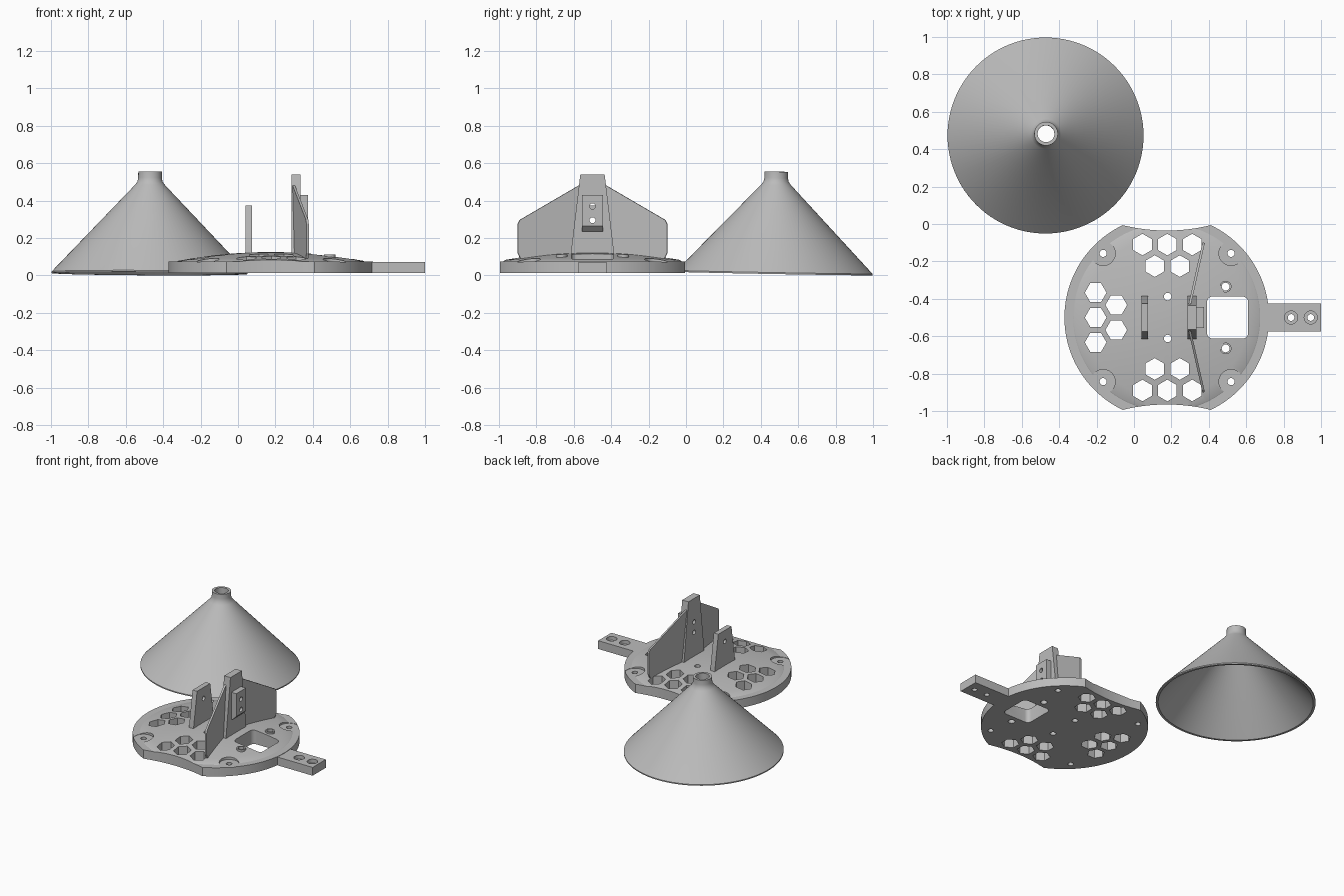
import bpy, bmesh, math
from mathutils import Matrix

cube = bpy.data.objects.get("Cube")
if cube:
    bpy.data.objects.remove(cube)

grey = bpy.data.materials.new("plain grey")
grey.use_nodes = True
COLOUR = (0.5, 0.5, 0.5, 1)
grey.diffuse_color = COLOUR
grey.node_tree.nodes["Principled BSDF"].inputs["Base Color"].default_value = COLOUR

CX, CY = 0.175, -0.5          # centre of the base disc
BOTTOM, RIM = 0.012, 0.075    # base disc heights


def finish(name, bm, smooth=False):
    bmesh.ops.recalc_face_normals(bm, faces=bm.faces)
    mesh = bpy.data.meshes.new(name)
    bm.to_mesh(mesh)
    bm.free()
    mesh.materials.append(grey)
    obj = bpy.data.objects.new(name, mesh)
    bpy.context.collection.objects.link(obj)
    if smooth:
        smooth_object(obj)
    return obj


def smooth_object(obj):
    bpy.ops.object.select_all(action='DESELECT')
    obj.select_set(True)
    bpy.context.view_layer.objects.active = obj
    bpy.ops.object.shade_smooth_by_angle(angle=math.radians(30))


def lathe(bm, profile, x=0, y=0, steps=32, turn=0, closed=False):
    """Revolve an (r, z) profile about a vertical axis, capping its ends."""
    rings = []
    for r, z in profile:
        rings.append([bm.verts.new((x + r * math.cos(a), y + r * math.sin(a), z))
                      for a in (turn + math.tau * i / steps for i in range(steps))])
    pairs = list(zip(rings, rings[1:]))
    if closed:
        pairs.append((rings[-1], rings[0]))
    else:
        bm.faces.new(rings[0])
        bm.faces.new(rings[-1])
    for low, high in pairs:
        for i in range(steps):
            j = (i + 1) % steps
            bm.faces.new((low[i], low[j], high[j], high[i]))


def slab(bm, outline, thickness, matrix):
    """Extrude a local (u, v) outline both ways along the local normal."""
    sides = [[bm.verts.new(matrix @ v) for v in
              (Matrix.Translation((u, w, s * thickness / 2)).translation for u, w in outline)]
             for s in (-1, 1)]
    bm.faces.new(sides[0])
    bm.faces.new(sides[1])
    n = len(outline)
    for i in range(n):
        j = (i + 1) % n
        bm.faces.new((sides[0][i], sides[0][j], sides[1][j], sides[1][i]))


def rounded(w, h, r, steps=5):
    """Outline of a rounded rectangle centred on the origin."""
    points = []
    for k, (sx, sy) in enumerate(((1, 1), (-1, 1), (-1, -1), (1, -1))):
        for i in range(steps + 1):
            a = math.pi / 2 * (k + i / steps)
            points.append((sx * (w / 2 - r) + r * math.cos(a),
                           sy * (h / 2 - r) + r * math.sin(a)))
    return points


def upright(x, y, z, angle=0):
    """Frame with u along y (turned by angle), v up and the normal along x."""
    return (Matrix.Translation((x, y, z)) @ Matrix.Rotation(angle, 4, 'Z')
            @ Matrix(((0, 0, 1, 0), (1, 0, 0, 0), (0, 1, 0, 0), (0, 0, 0, 1))))


def cut(obj, cutter_bm):
    cutter = finish("cutter", cutter_bm)
    cutter.hide_render = True
    mod = obj.modifiers.new("cut", 'BOOLEAN')
    mod.operation, mod.solver, mod.object = 'DIFFERENCE', 'EXACT', cutter
    bpy.context.view_layer.update()
    graph = bpy.context.evaluated_depsgraph_get()
    obj.data = bpy.data.meshes.new_from_object(obj.evaluated_get(graph))
    obj.modifiers.clear()
    bpy.data.objects.remove(cutter)


# Hollow funnel, leaning very slightly
bm = bmesh.new()
lathe(bm, [(0.524, 0), (0.524, 0.008), (0.08, 0.474), (0.067, 0.492), (0.063, 0.512),
           (0.063, 0.545), (0.045, 0.545), (0.045, 0.49), (0.06, 0.472), (0.508, 0)],
      steps=96, closed=True)
funnel = finish("funnel", bm, True)
funnel.location = (-0.473, 0.473, 0.01)
funnel.rotation_euler = (-0.018, 0.005, 0)

# Domed base disc
bm = bmesh.new()
dome = [(0.495 * (1 - t / 8), 0.078 + 0.047 * (1 - (1 - t / 8) ** 2)) for t in range(8)]
lathe(bm, [(0.547, BOTTOM), (0.547, RIM), (0.5, RIM)] + dome + [(0.01, 0.125)], CX, CY, 128)
base = finish("base_disc", bm)

# Concave bites at both ends
bm = bmesh.new()
for s in (-1, 1):
    lathe(bm, [(0.975, -0.1), (0.975, 0.3)], CX, CY + s * 1.44, 256)
cut(base, bm)

# Honeycomb openings, window and screw holes
bm = bmesh.new()
through = (-0.1, 0.3)
for s in (-1, 1):
    for dx, dy in ((-0.133, 0.39), (0, 0.39), (0.133, 0.39), (-0.067, 0.275), (0.067, 0.275)):
        lathe(bm, [(0.058, z) for z in through], CX + 0.003 + dx, CY + s * dy, 6, math.pi / 6)
    lathe(bm, [(0.02, z) for z in through], 0.18, CY + s * 0.112)
    lathe(bm, [(0.022, z) for z in through], 0.49, CY + s * 0.165)
    for dx in (-0.342, 0.342):
        lathe(bm, [(0.019, -0.1), (0.019, RIM - 0.002), (0.065, RIM - 0.002), (0.065, 0.3)],
              CX + 0.002 + dx, CY + s * 0.343)
for x, dy in ((-0.205, -0.133), (-0.205, 0), (-0.205, 0.133), (-0.095, -0.067), (-0.095, 0.067)):
    lathe(bm, [(0.058, z) for z in through], x, CY, 6) if dy == 0 else \
        lathe(bm, [(0.058, z) for z in through], x, CY + dy, 6)
slab(bm, rounded(0.22, 0.225, 0.03), 0.4, Matrix.Translation((0.5, CY, 0.1)))
cut(base, bm)
smooth_object(base)

# Raised collars round the two screw holes beside the window
for side, s in (("left", 1), ("right", -1)):
    bm = bmesh.new()
    lathe(bm, [(0.031, 0.07), (0.031, 0.112), (0.021, 0.112), (0.021, 0.07)],
          0.49, CY + s * 0.165, closed=True)
    finish("screw_collar_" + side, bm, True)

# Mounting tab with counterbored holes
bm = bmesh.new()
slab(bm, [(0.715, -0.575), (1, -0.575), (1, -0.425), (0.715, -0.425)], 0.06,
     Matrix.Translation((0, 0, BOTTOM + 0.03)))
tab = finish("mounting_tab", bm)
bm = bmesh.new()
for x in (0.84, 0.945):
    lathe(bm, [(0.018, -0.1), (0.018, 0.045), (0.035, 0.045), (0.035, 0.2)], x, CY)
cut(tab, bm)
smooth_object(tab)


def post(name, x, thickness, top, foot, head, holes):
    """Tapered upright with a flared foot and cross holes."""
    half = [(foot, 0.09), (foot, 0.125), (head, top)]
    bm = bmesh.new()
    slab(bm, half + [(-u, v) for u, v in reversed(half)], thickness, upright(x, CY, 0))
    obj = finish(name, bm)
    drill(obj, x, holes)


def drill(obj, x, heights):
    bm = bmesh.new()
    for z in heights:
        ring = [(0.016 * math.cos(math.tau * i / 24), z + 0.016 * math.sin(math.tau * i / 24))
                for i in range(24)]
        slab(bm, ring, 0.2, upright(x, CY, 0))
    cut(obj, bm)
    smooth_object(obj)


post("short_post", 0.057, 0.036, 0.375, 0.115, 0.075, [0.295])
post("tall_post", 0.31, 0.05, 0.54, 0.115, 0.065, [0.295, 0.37])

# Block on the tall post, sloped underneath
bm = bmesh.new()
block = [(0.32, 0.235), (0.345, 0.235), (0.375, 0.265), (0.375, 0.43), (0.32, 0.43)]
slab(bm, block, 0.11, Matrix.Translation((0, CY, 0)) @ Matrix.Rotation(math.pi / 2, 4, 'X'))
drill(finish("post_block", bm), 0.35, [0.295, 0.37])

# Thin swept wings on both sides of the tall post
wing = [(0.05, 0.09), (0.395, 0.09), (0.41, 0.12), (0.41, 0.275), (0.398, 0.297), (0.05, 0.495)]
for side, s in (("left", 1), ("right", -1)):
    bm = bmesh.new()
    slab(bm, [(s * u, v) for u, v in wing], 0.013, upright(0.282, CY, 0, -s * 0.222))
    finish("wing_" + side, bm)
